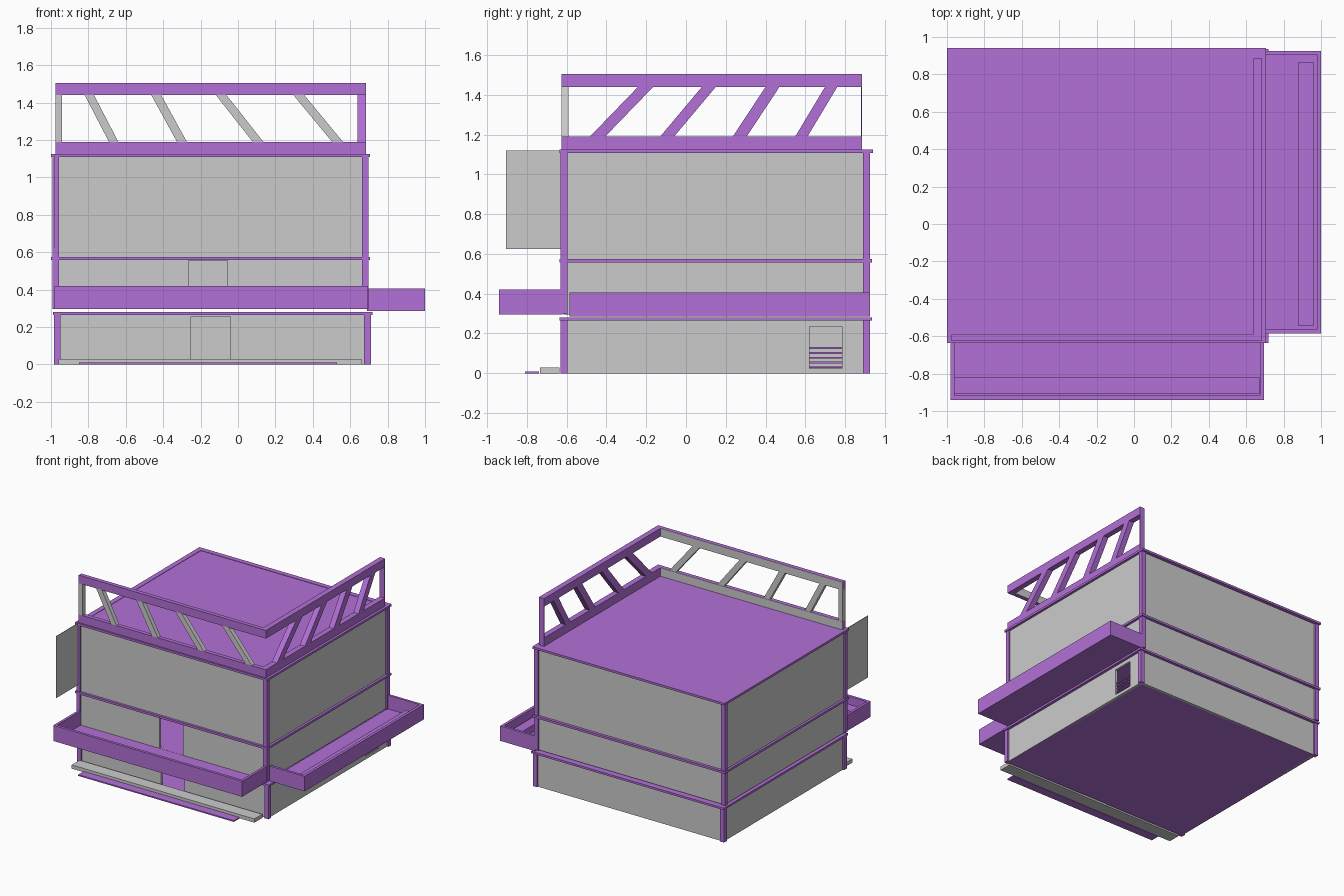
import bpy, bmesh
from mathutils import Vector

if "Cube" in bpy.data.objects:
    bpy.data.objects.remove(bpy.data.objects["Cube"])

purple = bpy.data.materials.new("purple")
purple.diffuse_color = (0.45, 0.16, 0.68, 1)
purple.use_nodes = True
purple.node_tree.nodes["Principled BSDF"].inputs["Base Color"].default_value = purple.diffuse_color


def finish(name, bm, mat):
    bmesh.ops.recalc_face_normals(bm, faces=bm.faces[:])
    me = bpy.data.meshes.new(name)
    bm.to_mesh(me)
    bm.free()
    ob = bpy.data.objects.new(name, me)
    bpy.context.collection.objects.link(ob)
    if mat:
        me.materials.append(mat)
    return ob


def add_box(bm, x0, x1, y0, y1, z0, z1):
    vs = bmesh.ops.create_cube(bm, size=1)["verts"]
    for v in vs:
        v.co = ((x0 + x1) / 2 + v.co.x * (x1 - x0),
                (y0 + y1) / 2 + v.co.y * (y1 - y0),
                (z0 + z1) / 2 + v.co.z * (z1 - z0))


def boxes(name, mat, *specs):
    bm = bmesh.new()
    for s in specs:
        add_box(bm, *s)
    return finish(name, bm, mat)


def ring(name, x0, x1, y0, y1, z0, z1, t, mat=purple):
    """Rectangular frame of four bars."""
    boxes(name, mat,
          (x0, x1, y0, y0 + t, z0, z1), (x0, x1, y1 - t, y1, z0, z1),
          (x0, x0 + t, y0 + t, y1 - t, z0, z1), (x1 - t, x1, y0 + t, y1 - t, z0, z1))


def wall_with_hole(a0, a1, z0, z1, hole, to_box):
    """Split a wall into boxes around an opening (h0, h1, hz0, hz1)."""
    h0, h1, b, t = hole
    parts = [(a0, h0, z0, z1), (h1, a1, z0, z1), (h0, h1, t, z1)]
    if b > z0:
        parts.append((h0, h1, z0, b))
    return [to_box(*p) for p in parts]


def slanted_bars(name, bars, z0, z1, depth, axis, mat):
    """Leaning bars: each entry is bottom centre, top centre, width."""
    bm = bmesh.new()
    for lo, hi, w in bars:
        prof = [(lo - w / 2, z0), (lo + w / 2, z0), (hi + w / 2, z1), (hi - w / 2, z1)]
        pt = (lambda a, d, z: (a, d, z)) if axis == "x" else (lambda a, d, z: (d, a, z))
        f = bm.faces.new([bm.verts.new(pt(a, depth[0], z)) for a, z in prof])
        out = bmesh.ops.extrude_face_region(bm, geom=[f])["geom"]
        move = Vector(pt(0, depth[1] - depth[0], 0))
        bmesh.ops.translate(bm, vec=move, verts=[g for g in out if isinstance(g, bmesh.types.BMVert)])
    finish(name, bm, mat)


def storey(name, x0, x1, y0, y1, z0, z1, front_hole, right_hole=None):
    """Hollow grey walls with corner posts; bounds are the outside of the posts."""
    p, i, t = 0.035, 0.012, 0.02
    wx0, wx1, wy0, wy1 = x0 + i, x1 - i, y0 + i, y1 - i
    specs = wall_with_hole(wx0, wx1, z0, z1, front_hole,
                           lambda a, b, c, d: (a, b, wy0, wy0 + t, c, d))
    right = lambda a, b, c, d: (wx1 - t, wx1, a, b, c, d)
    if right_hole:
        specs += wall_with_hole(wy0 + t, wy1 - t, z0, z1, right_hole, right)
    else:
        specs.append(right(wy0 + t, wy1 - t, z0, z1))
    specs += [(wx0, wx1, wy1 - t, wy1, z0, z1), (wx0, wx0 + t, wy0 + t, wy1 - t, z0, z1)]
    boxes(name + "_walls", None, *specs)
    boxes(name + "_corner_posts", purple,
          *[(a, a + p, b, b + p, z0, z1) for a in (x0, x1 - p) for b in (y0, y1 - p)])


# storeys
storey("lower", -0.985, 0.71, -0.63, 0.925, 0, 0.27,
       (-0.25, -0.04, 0.0, 0.255), (0.62, 0.785, 0.025, 0.235))
storey("upper", -0.993, 0.698, -0.63, 0.925, 0.297, 1.115,
       (-0.265, -0.055, 0.305, 0.555))

# floors and roof
boxes("ground_floor", purple, (-0.97, 0.695, -0.615, 0.91, 0.0, 0.008))
boxes("lower_ceiling", purple, (-0.97, 0.695, -0.615, 0.91, 0.268, 0.279))
boxes("upper_floor", purple, (-0.978, 0.683, -0.615, 0.91, 0.295, 0.305))
boxes("top_floor", purple, (-0.97, 0.675, -0.61, 0.905, 0.56, 0.57))
boxes("roof", purple, (-0.995, 0.7, -0.632, 0.93, 1.113, 1.122))

# trim bands between storeys
ring("lower_band", -0.99, 0.72, -0.637, 0.935, 0.265, 0.281, 0.04)
ring("middle_band", -1.0, 0.705, -0.637, 0.935, 0.557, 0.574, 0.04)
ring("roof_band", -1.0, 0.705, -0.637, 0.94, 1.108, 1.125, 0.04)

# window slats on the right side
boxes("window_slats", purple,
      *[(0.65, 0.69, 0.62, 0.785, z, z + 0.009) for z in (0.026, 0.05, 0.073, 0.098, 0.122)])

# balconies: open trays with an inner bench
boxes("front_balcony", purple,
      (-0.98, 0.695, -0.94, -0.62, 0.295, 0.305),
      (-0.98, 0.695, -0.94, -0.918, 0.305, 0.42),
      (-0.98, -0.96, -0.918, -0.62, 0.305, 0.42),
      (0.675, 0.695, -0.918, -0.62, 0.305, 0.42))
boxes("front_bench", purple, (-0.96, 0.67, -0.91, -0.82, 0.305, 0.36))
boxes("right_balcony", purple,
      (0.69, 1.0, -0.585, 0.925, 0.285, 0.295),
      (0.978, 1.0, -0.585, 0.925, 0.295, 0.405),
      (0.69, 0.978, -0.585, -0.565, 0.295, 0.405),
      (0.69, 0.978, 0.905, 0.925, 0.295, 0.405))
boxes("right_bench", purple, (0.88, 0.96, -0.545, 0.865, 0.295, 0.35))

# roof railing, front run: purple outside with grey lining
beams = ((1.122, 1.19), (1.44, 1.505))
boxes("front_rail_beams", purple, *[(-0.975, 0.685, -0.625, -0.593, a, b) for a, b in beams])
boxes("front_rail_lining", None, *[(-0.975, 0.64, -0.593, -0.59, a, b - 0.001) for a, b in beams])
boxes("front_rail_post", None, (-0.975, -0.94, -0.625, -0.59, 1.19, 1.44))
slanted_bars("front_rail_bars",
             [(-0.665, -0.795, 0.05), (-0.3, -0.437, 0.053), (0.107, -0.09, 0.057), (0.532, 0.325, 0.058)],
             1.19, 1.44, (-0.625, -0.59), "x", None)

# roof railing, right run
boxes("right_rail_beams", purple, *[(0.64, 0.685, -0.593, 0.885, a, b) for a, b in beams])
boxes("right_rail_post", purple, (0.64, 0.685, 0.88, 0.885, 1.19, 1.44))
slanted_bars("right_rail_bars",
             [(-0.445, -0.203, 0.077), (-0.095, 0.115, 0.07), (0.27, 0.435, 0.07), (0.58, 0.73, 0.062)],
             1.19, 1.44, (0.64, 0.685), "y", purple)

# hanging sign panel and entrance steps
boxes("sign_panel", None, (-0.982, -0.978, -0.905, -0.625, 0.625, 1.12))
boxes("entrance_step", None, (-0.96, 0.66, -0.735, -0.635, 0, 0.03))
boxes("lower_step", purple, (-0.85, 0.53, -0.81, -0.74, 0, 0.01))
